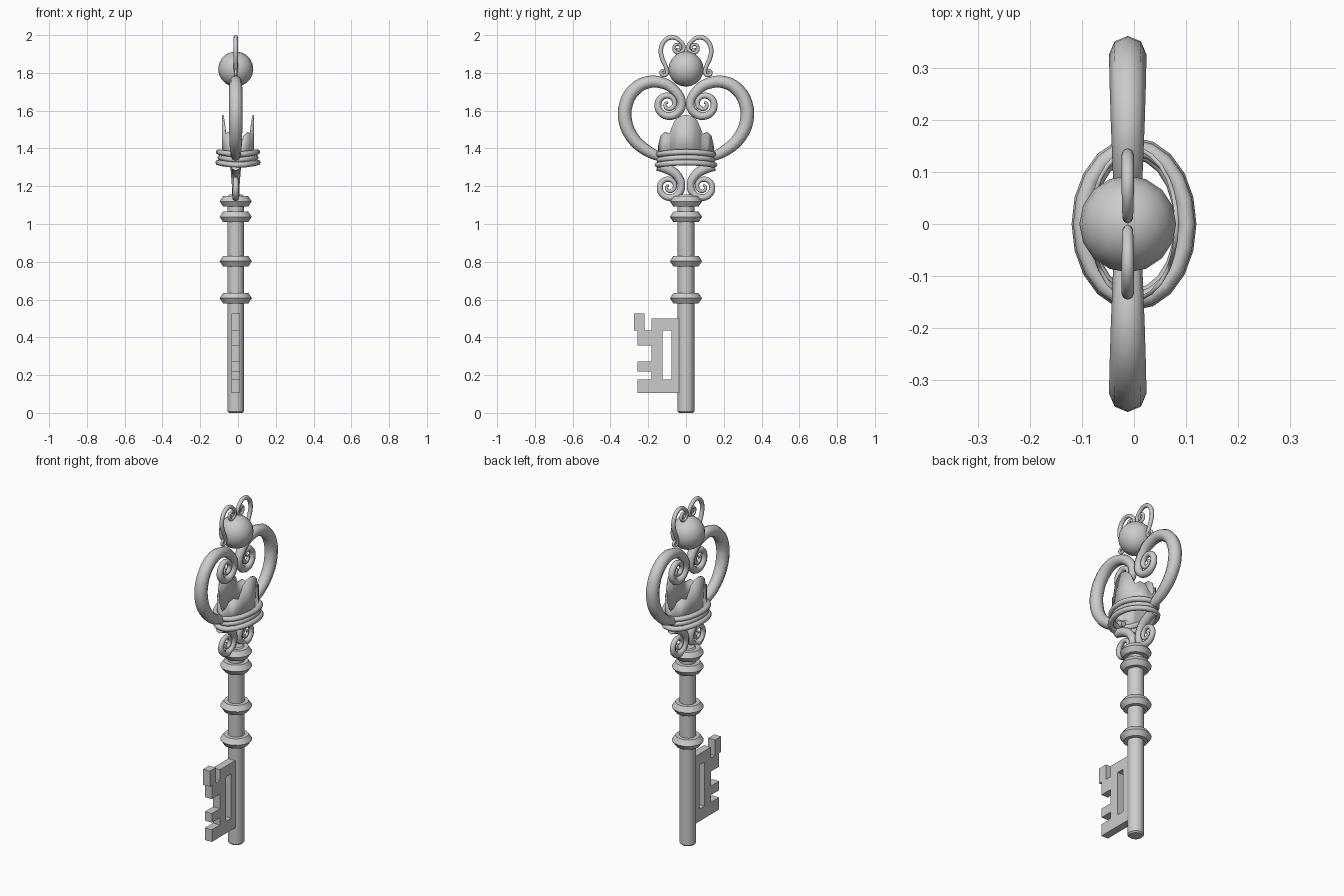
import bpy, bmesh, math
from mathutils import Vector

if "Cube" in bpy.data.objects:
    bpy.data.objects.remove(bpy.data.objects["Cube"])

CX = -0.012  # axis of shaft and scrollwork


def mesh_object(name, bm, angle=35):
    bmesh.ops.recalc_face_normals(bm, faces=bm.faces)
    me = bpy.data.meshes.new(name)
    bm.to_mesh(me)
    bm.free()
    ob = bpy.data.objects.new(name, me)
    bpy.context.collection.objects.link(ob)
    smooth(ob, angle)
    return ob


def smooth(ob, angle=35):
    bpy.ops.object.select_all(action='DESELECT')
    bpy.context.view_layer.objects.active = ob
    ob.select_set(True)
    bpy.ops.object.shade_smooth_by_angle(angle=math.radians(angle))


def ring(name, x, z, rx, ry, minor, height, saddle=0, n=16, m=6):
    """Closed oval ring; saddle lifts the x sides and drops the y ends."""
    bm = bmesh.new()
    rows = []
    for i in range(n):
        t = math.tau * i / n
        row = []
        for j in range(m):
            p = math.tau * j / m
            d = minor * math.cos(p)
            row.append(bm.verts.new((x + (rx + d) * math.cos(t), (ry + d) * math.sin(t),
                                     z + height * math.sin(p) + saddle * math.cos(2 * t))))
        rows.append(row)
    for i in range(n):
        a, b = rows[i], rows[(i + 1) % n]
        for j in range(m):
            k = (j + 1) % m
            bm.faces.new((a[j], b[j], b[k], a[k]))
    return mesh_object(name, bm, 50)


def spiral(cy, cz, r0, r1, a0, turns, t0, t1):
    """Points (y, z, tube radius) winding inwards from angle a0."""
    n = max(4, round(abs(turns) * 8))
    pts = []
    for i in range(n + 1):
        f = i / n
        a = math.radians(a0) + math.tau * turns * f
        r = r0 + (r1 - r0) * f
        pts.append((cy + r * math.cos(a), cz + r * math.sin(a), t0 + (t1 - t0) * f))
    return pts


def scroll_pair(name, pts):
    """Tapered tube in the y-z plane and its mirror image."""
    cu = bpy.data.curves.new(name, 'CURVE')
    cu.dimensions = '3D'
    cu.twist_mode = 'Z_UP'
    cu.bevel_depth = 1
    cu.bevel_resolution = 2
    cu.resolution_u = 3
    cu.use_fill_caps = True
    for s in (1, -1):
        sp = cu.splines.new('BEZIER')
        sp.bezier_points.add(len(pts) - 1)
        for bp, (y, z, r) in zip(sp.bezier_points, pts):
            bp.co = (s * y, z, 0)
            bp.radius = r
            bp.handle_left_type = bp.handle_right_type = 'AUTO'
    ob = bpy.data.objects.new(name, cu)
    bpy.context.collection.objects.link(ob)
    ob.location.x = CX
    ob.rotation_euler = (math.pi / 2, 0, math.pi / 2)
    bpy.ops.object.select_all(action='DESELECT')
    bpy.context.view_layer.objects.active = ob
    ob.select_set(True)
    bpy.ops.object.convert(target='MESH')
    smooth(bpy.context.object, 50)


# Shaft with a small chamfer at the tip
bpy.ops.mesh.primitive_cylinder_add(vertices=16, radius=0.044, depth=1.155, location=(CX, 0, 0.5775))
shaft = bpy.context.object
shaft.name = "shaft"
bev = shaft.modifiers.new("chamfer", 'BEVEL')
bev.width = 0.008
bev.segments = 1
smooth(shaft)

# Shaft rings
for i, z in enumerate((0.607, 0.803, 1.038, 1.12)):
    ring(f"shaft_ring_{i + 1}", CX, z, 0.047, 0.047, 0.038, 0.033)

# Key bit: rectangles (y0, y1, z0, z1) making the plate, slot and teeth
E, N, S0, S1 = -0.257, -0.182, -0.124, -0.077
bm = bmesh.new()
for y0, y1, z0, z1 in ((S1, -0.02, 0.106, 0.5), (N, S0, 0.106, 0.5), (S0, S1, 0.436, 0.5),
                       (S0, S1, 0.106, 0.177), (E, N, 0.106, 0.177), (E, N, 0.219, 0.272),
                       (E, N, 0.357, 0.436), (-0.275, -0.22, 0.436, 0.527)):
    vs = bmesh.ops.create_cube(bm, size=1)['verts']
    bmesh.ops.scale(bm, vec=(0.044, y1 - y0, z1 - z0), verts=vs)
    bmesh.ops.translate(bm, vec=(CX, (y0 + y1) / 2, (z0 + z1) / 2), verts=vs)
mesh_object("key_bit", bm)

# Large heart-shaped scrolls
heart = [(0.1, 1.345, 0.015), (0.155, 1.362, 0.026), (0.22, 1.397, 0.031), (0.285, 1.46, 0.034),
         (0.322, 1.55, 0.036), (0.316, 1.64, 0.036), (0.272, 1.712, 0.035), (0.205, 1.75, 0.033),
         (0.13, 1.748, 0.03), (0.065, 1.712, 0.027)]
scroll_pair("heart_scrolls", heart + spiral(0.095, 1.635, 0.073, 0.006, 180, 1.75, 0.023, 0.006))

# Lower scrolls under the collar
lower = [(0.15, 1.308, 0.026), (0.09, 1.288, 0.027), (0.042, 1.25, 0.024)]
scroll_pair("lower_scrolls", lower + spiral(0.09, 1.197, 0.066, 0.005, 180, 1.75, 0.02, 0.005))

# Small scrolls over the ball
top = spiral(0.119, 1.803, 0.02, 0.004, 180, 1.25, 0.01, 0.005)[::-1]
top += [(0.108, 1.835, 0.011), (0.127, 1.88, 0.012), (0.133, 1.925, 0.012), (0.113, 1.97, 0.012),
        (0.075, 1.988, 0.012), (0.035, 1.972, 0.011)]
scroll_pair("top_scrolls", top + spiral(0.042, 1.933, 0.031, 0.005, 180, 1.5, 0.01, 0.005))

# Ball
bpy.ops.mesh.primitive_uv_sphere_add(segments=16, ring_count=10, radius=0.093, location=(CX, 0, 1.82))
bpy.context.object.name = "ball"
smooth(bpy.context.object, 50)

# Crown: thin oval wall with a scalloped top edge
quarter = [(0, 1.578), (0.03, 1.572), (0.06, 1.548), (0.078, 1.505), (0.09, 1.476), (0.115, 1.487),
           (0.135, 1.468), (0.144, 1.43), (0.148, 1.41)]
half = [(-y, z) for y, z in quarter[:0:-1]] + quarter
loop = [(1, y, z) for y, z in half] + [(-1, y, z) for y, z in half[-2:0:-1]]
bm = bmesh.new()
cols = []
for s, y, z in loop:
    x = s * 0.086 * math.sqrt(max(0, 1 - (y / 0.148) ** 2))
    cols.append((bm.verts.new((x, y, 1.33)), bm.verts.new((x, y, z))))
for a, b in zip(cols, cols[1:] + cols[:1]):
    bm.faces.new((a[0], b[0], b[1], a[1]))
crown = mesh_object("crown", bm)
sol = crown.modifiers.new("wall", 'SOLIDIFY')
sol.thickness = 0.008

# Collar rings around the crown base
for i, (z, rx, ry) in enumerate(((1.375, 0.101, 0.146), (1.346, 0.093, 0.14), (1.319, 0.104, 0.15))):
    ring(f"collar_ring_{i + 1}", 0, z, rx, ry, 0.016, 0.015, saddle=0.006, n=20, m=8)
